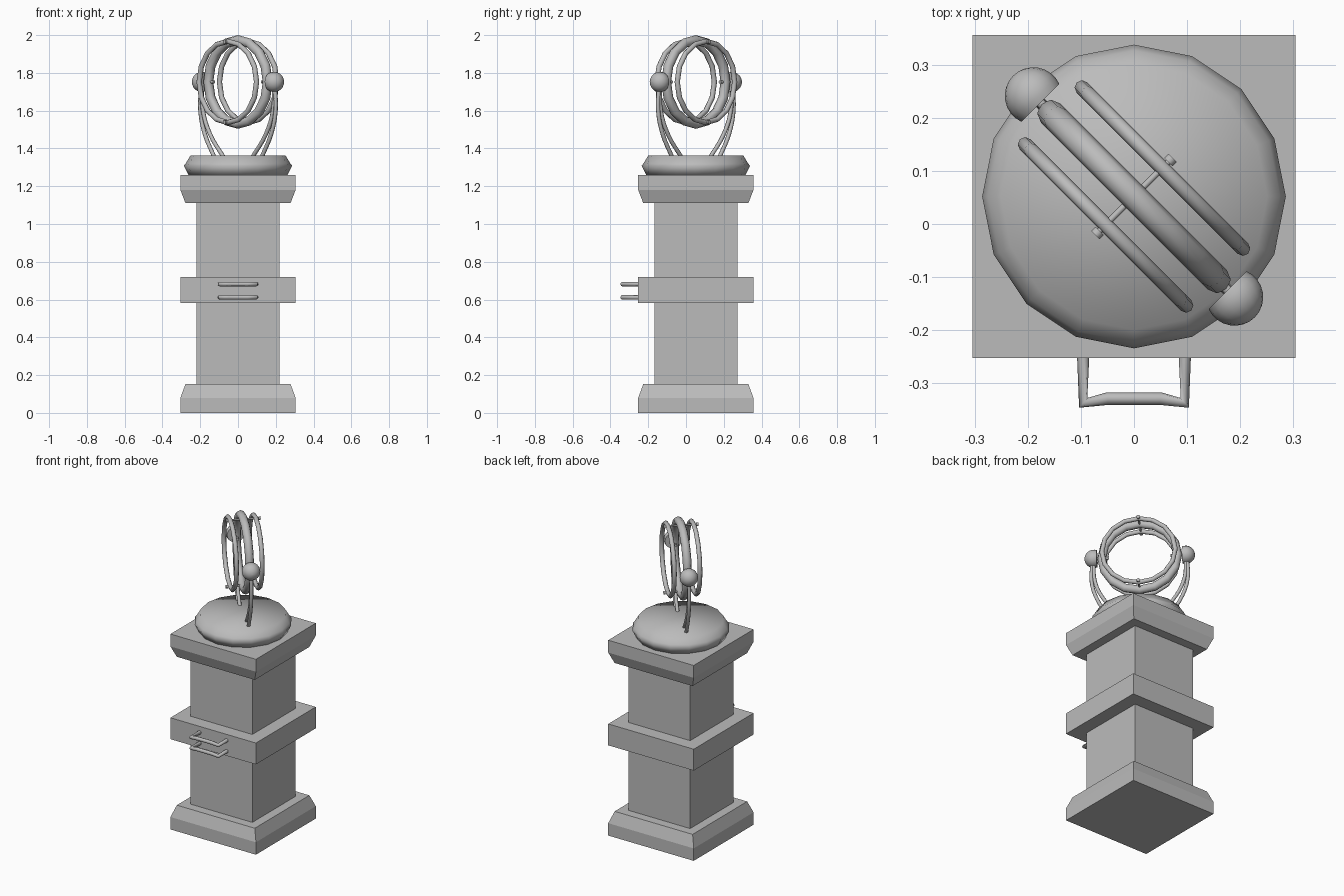
import bpy, bmesh, math
from mathutils import Matrix, Vector

if "Cube" in bpy.data.objects:
    bpy.data.objects.remove(bpy.data.objects["Cube"])

grey = bpy.data.materials.new("stone_grey")
grey.use_nodes = True
COLOR = (0.5, 0.5, 0.5, 1)
grey.diffuse_color = COLOR
grey.node_tree.nodes["Principled BSDF"].inputs["Base Color"].default_value = COLOR

CENTRE = Matrix.Translation((0, 0.052, 0))
# Frame of the ring assembly: local x across the ring, local y along its axis
TURNED = CENTRE @ Matrix.Rotation(math.radians(-45), 4, 'Z')
RING_Z = 1.752


def finish(name, bm, matrix, smooth):
    bmesh.ops.recalc_face_normals(bm, faces=bm.faces)
    mesh = bpy.data.meshes.new(name)
    bm.to_mesh(mesh)
    bm.free()
    mesh.materials.append(grey)
    mesh.polygons.foreach_set("use_smooth", [smooth] * len(mesh.polygons))
    obj = bpy.data.objects.new(name, mesh)
    obj.matrix_world = matrix
    bpy.context.collection.objects.link(obj)
    return obj


def lathe(name, profile, sides, matrix=CENTRE, smooth=False, turn=0.0):
    """Stack rings of (radius, height) and cap both ends."""
    bm = bmesh.new()
    rings = []
    for r, z in profile:
        angles = [turn + math.tau * i / sides for i in range(sides)]
        rings.append([bm.verts.new((r * math.cos(a), r * math.sin(a), z)) for a in angles])
    for low, high in zip(rings, rings[1:]):
        for i in range(sides):
            j = (i + 1) % sides
            bm.faces.new((low[i], low[j], high[j], high[i]))
    bm.faces.new(rings[0])
    bm.faces.new(rings[-1])
    return finish(name, bm, matrix, smooth)


def block(name, profile):
    """Square section given by (half width, height) pairs."""
    lathe(name, [(w * math.sqrt(2), z) for w, z in profile], 4, turn=math.pi / 4)


def torus(name, major, minor, offset, segments=16, sides=8):
    """Upright ring around the local y axis."""
    bm = bmesh.new()
    grid = []
    for i in range(segments):
        a = math.tau * i / segments
        row = []
        for k in range(sides):
            b = math.tau * k / sides
            r = major + minor * math.cos(b)
            row.append(bm.verts.new((r * math.cos(a), offset + minor * math.sin(b),
                                     RING_Z + r * math.sin(a))))
        grid.append(row)
    for i in range(segments):
        for k in range(sides):
            n, m = (i + 1) % segments, (k + 1) % sides
            bm.faces.new((grid[i][k], grid[n][k], grid[n][m], grid[i][m]))
    finish(name, bm, TURNED, True)


def rod(name, start, end, radius, matrix, sides=8):
    """Straight pin between two points."""
    start, end = Vector(start), Vector(end)
    axis = end - start
    place = Matrix.Translation(start) @ axis.to_track_quat('Z', 'Y').to_matrix().to_4x4()
    obj = lathe(name, [(radius, 0), (radius, axis.length)], sides, matrix @ place, True)
    obj.data.set_sharp_from_angle(angle=math.radians(50))


def tube(name, points, radius, matrix, curved):
    """Round bar along a path."""
    curve = bpy.data.curves.new(name, 'CURVE')
    curve.dimensions = '3D'
    curve.bevel_depth = radius
    curve.bevel_resolution = 2
    curve.resolution_u = 4
    curve.use_fill_caps = True
    if curved:
        spline = curve.splines.new('BEZIER')
        spline.bezier_points.add(len(points) - 1)
        for p, co in zip(spline.bezier_points, points):
            p.co = co
            p.handle_left_type = p.handle_right_type = 'AUTO'
    else:
        spline = curve.splines.new('POLY')
        spline.points.add(len(points) - 1)
        for p, co in zip(spline.points, points):
            p.co = (*co, 1)
    curve.materials.append(grey)
    obj = bpy.data.objects.new(name, curve)
    obj.matrix_world = matrix
    bpy.context.collection.objects.link(obj)


# Pedestal
block("base", [(0.305, 0), (0.305, 0.08), (0.278, 0.153)])
block("shaft", [(0.22, 0.14), (0.22, 1.12)])
block("middle_band", [(0.305, 0.582), (0.305, 0.72)])
block("cap", [(0.278, 1.11), (0.305, 1.18), (0.305, 1.26)])

# Round plinth on the cap
lathe("round_plinth", [(0.262, 1.258), (0.287, 1.308), (0.276, 1.322), (0.252, 1.362)],
      16, smooth=True)

# Handle bars on the front of the band
for label, z in (("lower", 0.612), ("upper", 0.682)):
    half = [(0.096, -0.24), (0.096, -0.338), (0.05, -0.33)]
    path = half + [(-x, y) for x, y in reversed(half)]
    tube(label + "_handle", [(x, y, z) for x, y in path], 0.012, Matrix(), False)

# Large ring and the two thin rings beside it
torus("main_ring", 0.222, 0.026, 0)
for label, side in (("back", 1), ("front", -1)):
    torus(label + "_thin_ring", 0.215, 0.014, side * 0.076)
    # Spacer pins with small nubs at top and bottom
    for end, up in (("top", 1), ("bottom", -1)):
        z = RING_Z + up * 0.213
        rod(f"{label}_{end}_pin", (0, 0, z), (0, side * 0.1, z), 0.006, TURNED)
        rod(f"{label}_{end}_nub", (0, side * 0.092, z), (0, side * 0.103, z), 0.011, TURNED)

# Pivot balls, pivot pins and the forked supports
BALL_R, CUT = 0.054, 0.019
for label, side in (("left", 1), ("right", -1)):
    first = -math.asin(CUT / BALL_R)
    steps = [first + (math.pi / 2 - 0.01 - first) * i / 8 for i in range(9)]
    dome = [(BALL_R * math.cos(t), BALL_R * math.sin(t)) for t in steps]
    place = TURNED @ Matrix.Translation((side * 0.269, 0, RING_Z))
    ball = lathe(label + "_pivot_ball", dome, 16,
                 place @ Matrix.Rotation(side * math.pi / 2, 4, 'Y'), True)
    ball.data.set_sharp_from_angle(angle=math.radians(45))
    rod(label + "_pivot_pin", (side * 0.27, 0, RING_Z), (side * 0.18, 0, RING_Z), 0.009, TURNED)
    forks = {"outer": [(0.278, 1.72), (0.282, 1.6), (0.25, 1.48), (0.175, 1.35)],
             "inner": [(0.27, 1.72), (0.262, 1.6), (0.212, 1.48), (0.1, 1.345)]}
    for part, path in forks.items():
        tube(f"{label}_{part}_support", [(side * x, 0, z) for x, z in path], 0.011, TURNED, True)
